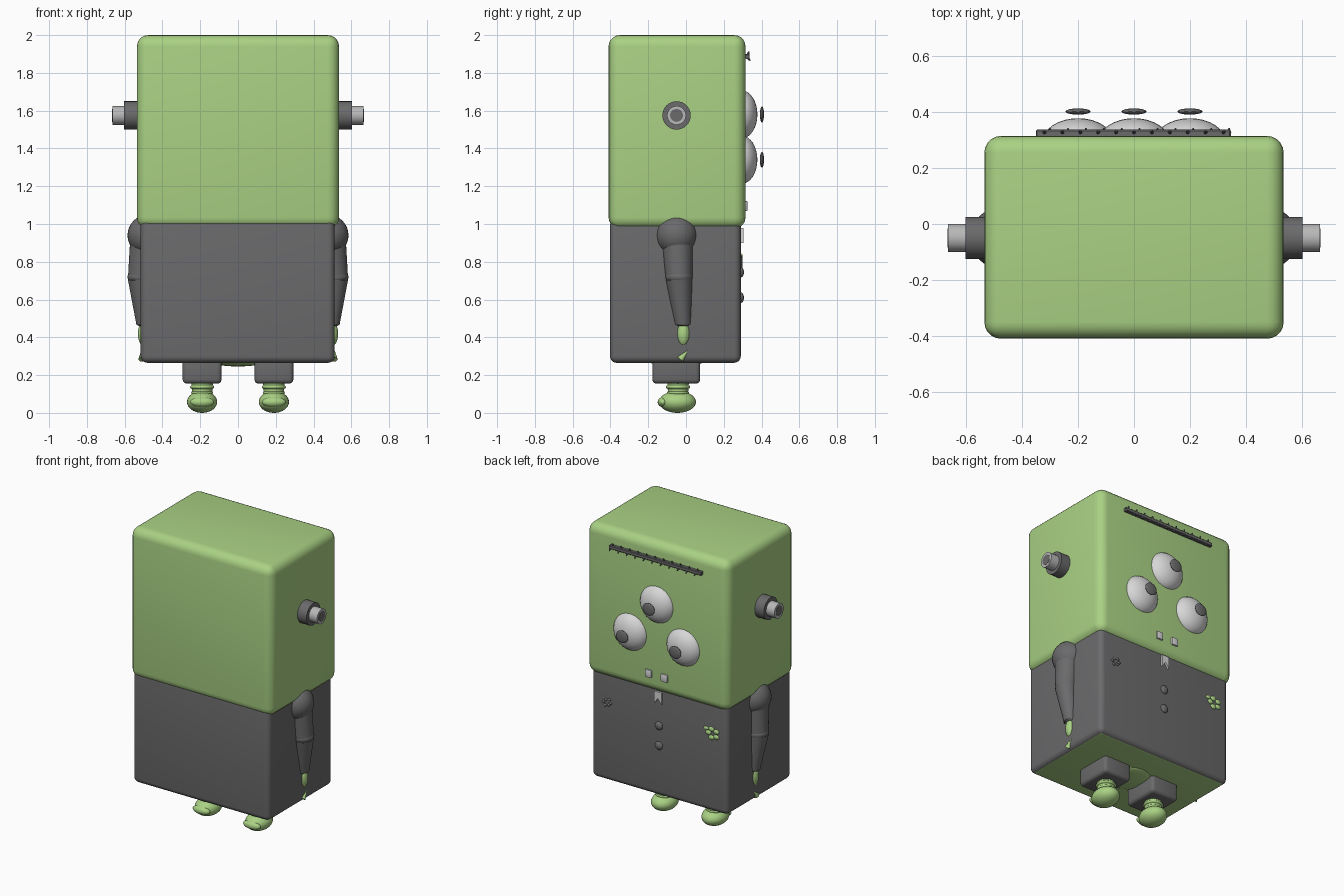
import bpy, bmesh, math, random
from mathutils import Vector, Matrix

if "Cube" in bpy.data.objects:
    bpy.data.objects.remove(bpy.data.objects["Cube"], do_unlink=True)

PARTS = []


def material(name, rgb):
    m = bpy.data.materials.new(name)
    m.use_nodes = True
    m.diffuse_color = (*rgb, 1)
    bsdf = next(n for n in m.node_tree.nodes if n.type == "BSDF_PRINCIPLED")
    bsdf.inputs["Base Color"].default_value = (*rgb, 1)
    return m


GREEN = material("skin green", (0.40, 0.64, 0.23))
DARK = material("dark grey", (0.145, 0.145, 0.15))
WHITE = material("off white", (0.68, 0.68, 0.68))
STEEL = material("bolt grey", (0.48, 0.48, 0.48))


def finish(name, bm, *mats):
    mesh = bpy.data.meshes.new(name)
    bm.to_mesh(mesh)
    bm.free()
    ob = bpy.data.objects.new(name, mesh)
    for m in mats:
        mesh.materials.append(m)
    bpy.context.collection.objects.link(ob)
    PARTS.append(ob)
    return ob


def box(name, lo, hi, bevel, *mats, segments=5):
    lo, hi = Vector(lo), Vector(hi)
    bm = bmesh.new()
    bmesh.ops.create_cube(bm, size=1, matrix=Matrix.Translation((lo + hi) / 2)
                          @ Matrix.Diagonal((*(hi - lo), 1)))
    if bevel:
        bmesh.ops.bevel(bm, geom=bm.edges[:], offset=bevel, segments=segments,
                        profile=0.5, affect="EDGES")
    if len(mats) > 1:  # second colour covers the underside
        bm.normal_update()
        for f in bm.faces:
            f.material_index = int(f.normal.z < -0.9)
    return finish(name, bm, *mats)


def ball(name, at, radii, mat, segments=32):
    bm = bmesh.new()
    bmesh.ops.create_uvsphere(bm, u_segments=segments, v_segments=segments // 2, radius=1,
                              matrix=Matrix.Translation(at) @ Matrix.Diagonal((*radii, 1)))
    return finish(name, bm, mat)


def rod(name, a, b, r1, r2, mat, segments=32):
    a, b = Vector(a), Vector(b)
    turn = (b - a).to_track_quat("Z", "Y").to_matrix().to_4x4()
    bm = bmesh.new()
    bmesh.ops.create_cone(bm, cap_ends=True, segments=segments, radius1=r1, radius2=r2,
                          depth=(b - a).length, matrix=Matrix.Translation((a + b) / 2) @ turn)
    return finish(name, bm, mat)


# Head and body
box("head", (-0.535, -0.41, 0.975), (0.535, 0.315, 2.0), 0.06, GREEN)
box("body", (-0.515, -0.402, 0.265), (0.512, 0.29, 1.03), 0.035, DARK, GREEN)
ball("belly_bulge", (0, -0.05, 0.27), (0.14, 0.14, 0.024), GREEN)

for s, side in ((1, "left"), (-1, "right")):
    # Head bolts
    y, z = -0.05, 1.575
    rod(side + "_bolt_collar", (s * 0.52, y, z), (s * 0.603, y, z), 0.075, 0.075, DARK)
    rod(side + "_bolt_shaft", (s * 0.6, y, z), (s * 0.665, y, z), 0.05, 0.05, STEEL)
    rod(side + "_bolt_socket", (s * 0.66, y, z), (s * 0.667, y, z), 0.034, 0.034, DARK)

    # Arms and hands
    ball(side + "_shoulder", (s * 0.475, -0.05, 0.94), (0.11, 0.11, 0.11), DARK)
    rod(side + "_upper_arm", (s * 0.49, -0.045, 0.9), (s * 0.513, -0.037, 0.71),
        0.082, 0.07, DARK)
    ball(side + "_elbow", (s * 0.513, -0.037, 0.72), (0.072, 0.072, 0.045), DARK)
    rod(side + "_forearm", (s * 0.513, -0.037, 0.71), (s * 0.495, -0.016, 0.47),
        0.07, 0.043, DARK)
    ball(side + "_cuff", (s * 0.495, -0.016, 0.472), (0.042, 0.042, 0.016), DARK)
    ball(side + "_hand", (s * 0.495, -0.014, 0.42), (0.035, 0.036, 0.068), GREEN)
    rod(side + "_fingertip", (s * 0.507, -0.03, 0.285), (s * 0.511, 0.008, 0.328),
        0.02, 0.002, GREEN, 12)

    # Legs and feet
    x = s * 0.19
    box(side + "_trouser", (x - 0.103, -0.178, 0.155), (x + 0.103, 0.075, 0.3), 0.022,
        DARK, segments=3)
    rod(side + "_ankle", (x, -0.042, 0.09), (x, -0.042, 0.17), 0.052, 0.058, GREEN)
    ball(side + "_ankle_ring", (x, -0.042, 0.137), (0.064, 0.064, 0.02), GREEN)
    ball(side + "_heel_ring", (x, -0.042, 0.107), (0.058, 0.058, 0.02), GREEN)
    ball(side + "_foot", (x, -0.045, 0.058), (0.08, 0.098, 0.058), GREEN)
    ball(side + "_toe", (x, -0.122, 0.057), (0.063, 0.028, 0.027), GREEN)

    # Teeth
    tx = s * 0.06
    box(side + "_tooth", (tx - 0.025, 0.3, 1.07), (tx + 0.025, 0.326, 1.122), 0.006,
        WHITE, segments=2)

# Three eyes with floating pupils
for name, x, z in (("top", 0, 1.58), ("left", 0.2, 1.34), ("right", -0.2, 1.34)):
    ball(name + "_eye", (x, 0.295, z), (0.127, 0.083, 0.127), WHITE)
    ball(name + "_pupil", (x, 0.402, z), (0.045, 0.011, 0.042), DARK)

# Single brow with short bristles
box("brow", (-0.35, 0.305, 1.875), (0.346, 0.337, 1.9), 0.004, DARK, segments=1)
for i in range(11):
    x = -0.32 + i * 0.064
    rod("brow_bristle_up", (x, 0.327, 1.895), (x, 0.333, 1.914), 0.008, 0.003, DARK, 8)
    rod("brow_bristle_down", (x + 0.02, 0.327, 1.88), (x + 0.02, 0.341, 1.864),
        0.008, 0.003, DARK, 8)

# Shirt buttons
for z in (0.745, 0.61):
    ball("button", (0, 0.29, z), (0.028, 0.017, 0.028), DARK, 24)

# Notched collar tag
bm = bmesh.new()
outline = [(-0.027, 0.98), (0.027, 0.98), (0.027, 0.9), (0, 0.935), (-0.027, 0.9)]
face = bm.faces.new([bm.verts.new((x, 0.285, z)) for x, z in outline])
new = bmesh.ops.extrude_face_region(bm, geom=[face])["geom"]
for v in new:
    if isinstance(v, bmesh.types.BMVert):
        v.co.y = 0.304
bmesh.ops.recalc_face_normals(bm, faces=bm.faces[:])
finish("collar_tag", bm, WHITE)

# Green flower badge on one side of the chest
for i in range(5):
    a = math.tau * i / 5
    ball("badge_petal", (-0.405 + 0.033 * math.cos(a), 0.29, 0.8 + 0.03 * math.sin(a)),
         (0.021, 0.01, 0.016), GREEN, 16)
ball("badge_stem", (-0.355, 0.29, 0.825), (0.018, 0.008, 0.012), GREEN, 16)

# Small dark specks on the other side
random.seed(4)
for i in range(6):
    a = math.tau * i / 6
    r = random.uniform(0.02, 0.05)
    ball("chest_speck", (0.39 + r * math.cos(a), 0.29, 0.8 + r * 0.8 * math.sin(a)),
         (0.011, 0.008, 0.009), DARK, 12)

# Smooth shading with sharp edges kept
bpy.ops.object.select_all(action="DESELECT")
for ob in PARTS:
    ob.select_set(True)
bpy.context.view_layer.objects.active = PARTS[0]
bpy.ops.object.shade_smooth_by_angle(angle=math.radians(35))
